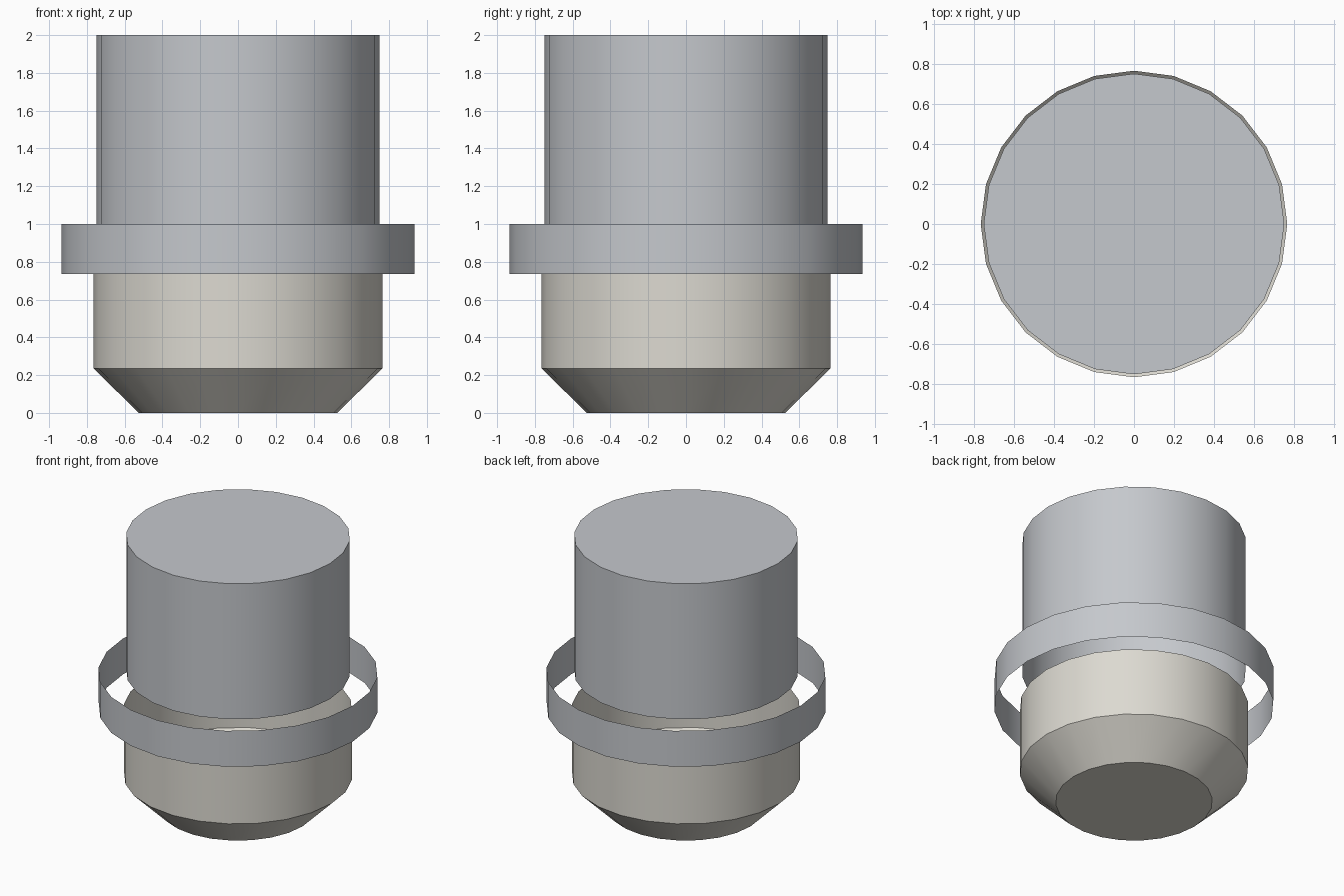
import bpy, bmesh
from math import cos, sin, pi, radians

if "Cube" in bpy.data.objects:
    bpy.data.objects.remove(bpy.data.objects["Cube"])

SIDES = 24


def material(name, color):
    m = bpy.data.materials.new(name)
    m.diffuse_color = (*color, 1)
    m.use_nodes = True
    m.node_tree.nodes["Principled BSDF"].inputs["Base Color"].default_value = m.diffuse_color
    return m


def lathe(name, profile, mat, cap_bottom=False, cap_top=False):
    """Thin shell turned around z from (radius, height) points, bottom to top."""
    bm = bmesh.new()
    rings = [[bm.verts.new((r * cos(2 * pi * i / SIDES), r * sin(2 * pi * i / SIDES), z))
              for i in range(SIDES)] for r, z in profile]
    for low, high in zip(rings, rings[1:]):
        for i in range(SIDES):
            j = (i + 1) % SIDES
            bm.faces.new((low[i], low[j], high[j], high[i]))
    if cap_bottom:
        bm.faces.new(rings[0][::-1])
    if cap_top:
        bm.faces.new(rings[-1])
    mesh = bpy.data.meshes.new(name)
    bm.to_mesh(mesh)
    bm.free()
    mesh.materials.append(mat)
    obj = bpy.data.objects.new(name, mesh)
    bpy.context.collection.objects.link(obj)
    # smooth round walls, crisp rims
    bpy.ops.object.select_all(action='DESELECT')
    obj.select_set(True)
    bpy.context.view_layer.objects.active = obj
    bpy.ops.object.shade_smooth_by_angle(angle=radians(30))
    return obj


steel = material("steel", (0.56, 0.58, 0.61))
cream = material("cream", (0.72, 0.70, 0.64))

# Chamfered base cup, open at the top
lathe("base_cup", [(0.525, 0), (0.765, 0.235), (0.765, 0.735)], cream, cap_bottom=True)
# Loose collar band, open at both ends
lathe("collar_band", [(0.935, 0.735), (0.935, 1.0)], steel)
# Upper drum, closed on top and open underneath
lathe("upper_drum", [(0.75, 1.0), (0.75, 2.0)], steel, cap_top=True)
